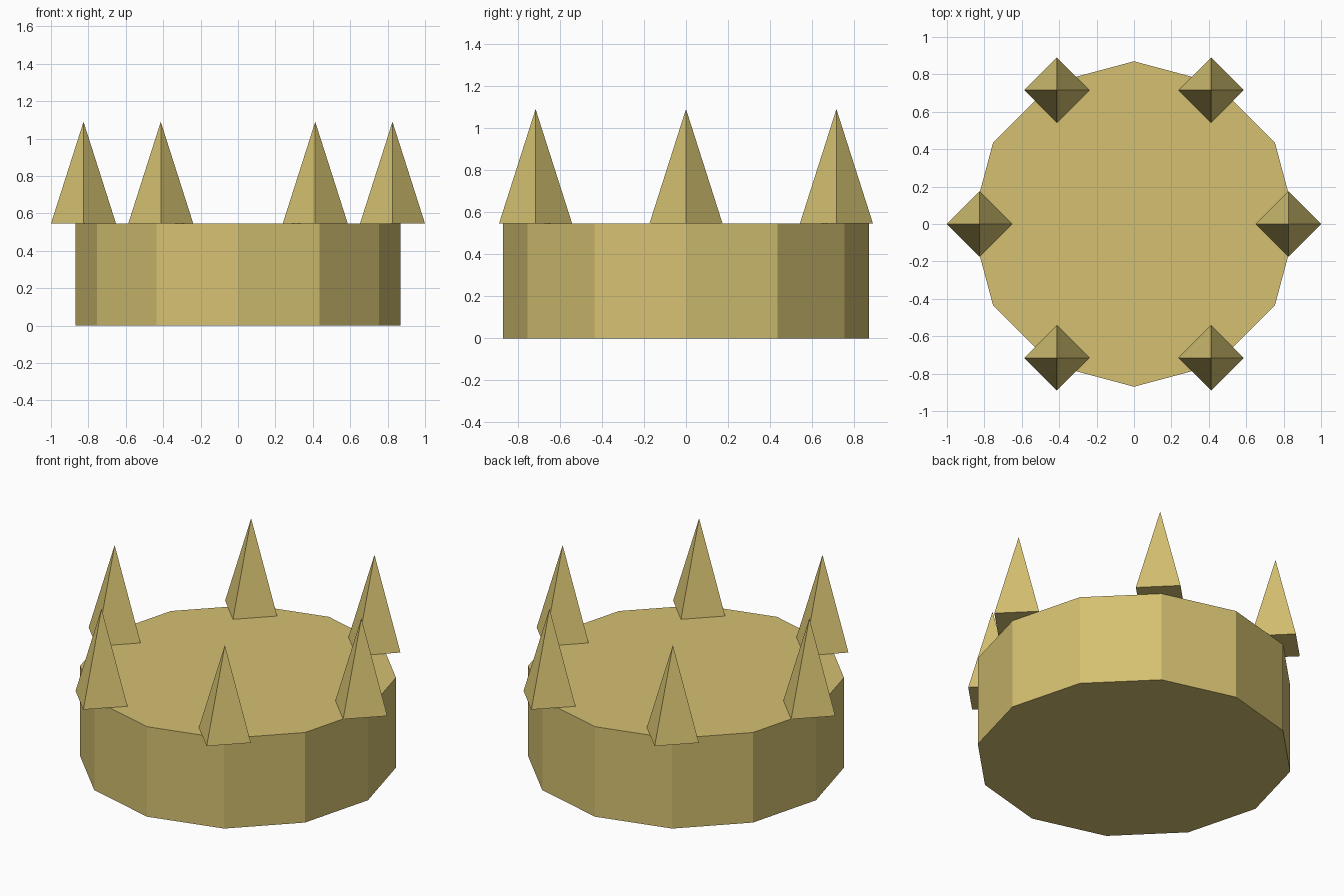
import bpy, math

if "Cube" in bpy.data.objects:
    bpy.data.objects.remove(bpy.data.objects["Cube"])

gold = bpy.data.materials.new("pale gold")
gold.diffuse_color = (0.66, 0.53, 0.165, 1)
gold.use_nodes = True
gold.node_tree.nodes["Principled BSDF"].inputs["Base Color"].default_value = gold.diffuse_color

BAND_R, BAND_H = 0.87, 0.545
SPIKE_R, SPIKE_H, RING_R = 0.174, 0.545, 0.826


def finish(name):
    ob = bpy.context.object
    ob.name = name
    ob.data.materials.append(gold)
    return ob


# Solid twelve-sided band
bpy.ops.mesh.primitive_cylinder_add(vertices=12, radius=BAND_R, depth=BAND_H,
                                    location=(0, 0, BAND_H / 2))
finish("band")

# Six four-sided spikes around the rim
for i in range(6):
    a = math.radians(60 * i)
    bpy.ops.mesh.primitive_cone_add(
        vertices=4, radius1=SPIKE_R, radius2=0, depth=SPIKE_H,
        location=(RING_R * math.cos(a), RING_R * math.sin(a), BAND_H + SPIKE_H / 2))
    finish(f"spike_{i + 1}")
